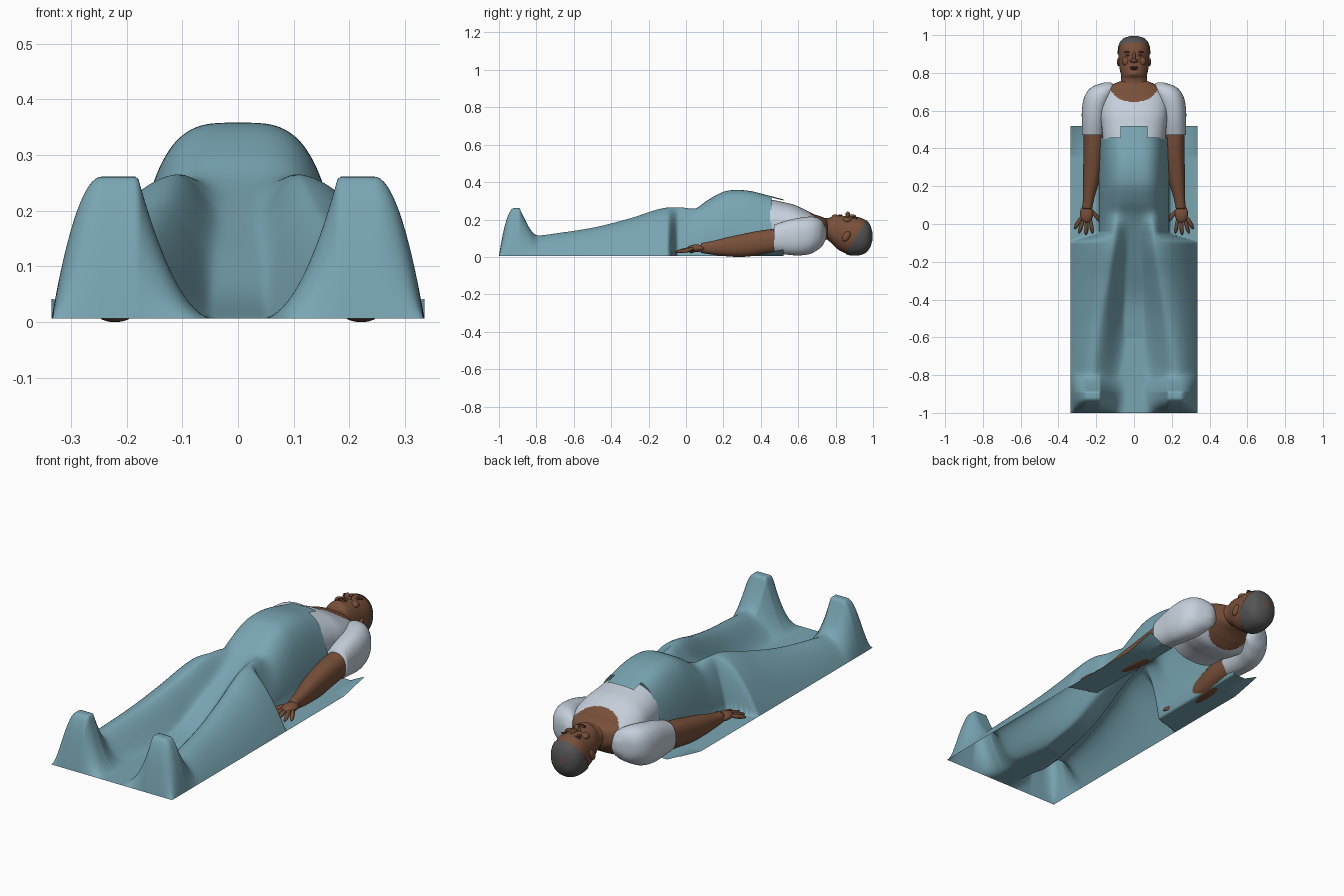
import bpy, bmesh, math
from mathutils import Vector, Matrix

cube = bpy.data.objects.get("Cube")
if cube:
    bpy.data.objects.remove(cube)


def material(name, rgb):
    m = bpy.data.materials.new(name)
    m.use_nodes = True
    m.diffuse_color = (*rgb, 1)
    m.node_tree.nodes["Principled BSDF"].inputs["Base Color"].default_value = (*rgb, 1)
    return m


BLUE = material("blanket blue", (0.19, 0.38, 0.45))
WHITE = material("shirt white", (0.56, 0.63, 0.71))
SKIN = material("brown skin", (0.19, 0.08, 0.042))
DARK = material("dark brown", (0.09, 0.035, 0.022))
GREY = material("hair grey", (0.09, 0.09, 0.09))


def finish(bm, name, *mats):
    mesh = bpy.data.meshes.new(name)
    bm.to_mesh(mesh)
    bm.free()
    for m in mats:
        mesh.materials.append(m)
    for p in mesh.polygons:
        p.use_smooth = True
    ob = bpy.data.objects.new(name, mesh)
    bpy.context.collection.objects.link(ob)
    return ob


def sample(rows, t):
    """Smooth interpolation of rows keyed by their first value."""
    t = min(max(t, rows[0][0]), rows[-1][0])
    i = 0
    while i < len(rows) - 2 and t > rows[i + 1][0]:
        i += 1

    def slope(k, c):
        lo, hi = max(k - 1, 0), min(k + 1, len(rows) - 1)
        return (rows[hi][c] - rows[lo][c]) / (rows[hi][0] - rows[lo][0])

    span = rows[i + 1][0] - rows[i][0]
    u = (t - rows[i][0]) / span
    out = []
    for c in range(1, len(rows[0])):
        out.append((2*u**3 - 3*u*u + 1) * rows[i][c] + (3*u*u - 2*u**3) * rows[i + 1][c]
                   + span * ((u**3 - 2*u*u + u) * slope(i, c) + (u**3 - u*u) * slope(i + 1, c)))
    return out


def loft(rows, side=1, pad=0, steps=44, segs=48, power=0.87, caps=True):
    """Body form along y from rows of (y, centre x, bottom z, top z, half width)."""
    bm = bmesh.new()
    rings = []
    for k in range(steps + 1):
        y = rows[0][0] + (rows[-1][0] - rows[0][0]) * k / steps
        cx, zb, zt, w = sample(rows, y)
        w, h = max(w, 0.004) + pad, max((zt - zb) / 2, 0.004) + pad
        ring = []
        for j in range(segs):
            c, s = math.cos(math.tau * j / segs), math.sin(math.tau * j / segs)
            ring.append(bm.verts.new((side * cx + w * math.copysign(abs(c)**power, c), y,
                                      (zb + zt) / 2 + h * math.copysign(abs(s)**power, s))))
        rings.append(ring)
    for a, b in zip(rings, rings[1:]):
        for j in range(segs):
            n = (j + 1) % segs
            bm.faces.new((a[j], b[j], b[n], a[n]))
    if caps:
        bm.faces.new(rings[0])
        bm.faces.new(rings[-1][::-1])
    bmesh.ops.recalc_face_normals(bm, faces=bm.faces)
    return bm


def blob(name, mat, centre, radii, axis=(0, 1, 0)):
    """Ellipsoid whose long y direction follows axis."""
    bm = bmesh.new()
    turn = Vector((0, 1, 0)).rotation_difference(Vector(axis)).to_matrix().to_4x4()
    bmesh.ops.create_uvsphere(bm, u_segments=20, v_segments=12, radius=1,
                              matrix=Matrix.Translation(centre) @ turn @ Matrix.Diagonal((*radii, 1)))
    return finish(bm, name, mat)


# Draped blanket: heights of belly, legs and feet blended together
BELLY = [(-0.6, 0.0), (-0.4, 0.04), (-0.2, 0.13), (-0.05, 0.2), (0.05, 0.25), (0.12, 0.3),
         (0.2, 0.342), (0.27, 0.352), (0.35, 0.345), (0.45, 0.32), (0.52, 0.302)]
LEG = [(-1, 0.0, 0.22), (-0.9, 0.09, 0.22), (-0.75, 0.112, 0.215), (-0.5, 0.15, 0.18),
       (-0.3, 0.2, 0.145), (-0.15, 0.247, 0.12), (-0.07, 0.255, 0.11), (0.02, 0.23, 0.1), (0.15, 0.1, 0.1)]
EDGE = 0.335


def clamp(t):
    return min(max(t, 0), 1)


def blanket_height(x, y):
    a = abs(x)
    crest = max(sample(BELLY, y)[0], 0)
    belly = crest * (1 - clamp(a / 0.19)**3.5)**0.6
    top, mid = sample(LEG, y)
    if a > mid:
        k = clamp((y + 0.1) / 0.06)
        reach = EDGE + (0.19 - EDGE) * k * k * (3 - 2 * k)
        leg = top * (1 - clamp((a - mid) / (reach - mid))**1.8)
    else:
        t = clamp((mid - a) / 0.16)
        leg = top * (1 - t * t * (3 - 2 * t))
    fx = 1 - clamp((a - 0.245) / 0.09)**2 if a > 0.18 else (1 - clamp((0.18 - a) / 0.14))**2
    fy = (1 - clamp((y + 0.89) / 0.17))**1.5 if y > -0.89 else 1 - clamp((-0.92 - y) / 0.08)**2
    foot = 0.255 * fx * fy
    lift = 0.035 * clamp((y - 0.36) / 0.16) * clamp((a - 0.26) / 0.07)
    return 0.006 + lift + sum(max(h, 0)**6 for h in (belly, leg, foot))**(1 / 6)


bm = bmesh.new()
bmesh.ops.create_grid(bm, x_segments=120, y_segments=220, size=1)
for v in bm.verts:
    v.co.x *= EDGE
    v.co.y = -1 + (v.co.y + 1) * 0.76
    v.co.z = blanket_height(v.co.x, v.co.y)
gap = [f for f in bm.faces
       if f.calc_center_median().y > 0.46 and 0.075 < abs(f.calc_center_median().x) < 0.185]
bmesh.ops.delete(bm, geom=gap, context='FACES')
finish(bm, "blanket", BLUE)

# Torso: white shirt with a scooped neckline
TORSO = [(0.45, 0, 0.03, 0.308, 0.165), (0.52, 0, 0.03, 0.293, 0.172), (0.58, 0, 0.02, 0.278, 0.18),
         (0.64, 0, 0.02, 0.25, 0.18), (0.69, 0, 0.05, 0.226, 0.165), (0.72, 0, 0.075, 0.217, 0.14),
         (0.745, 0, 0.09, 0.205, 0.1), (0.77, 0, 0.1, 0.19, 0.03)]
bm = loft(TORSO, steps=70, segs=96, caps=False)
for f in bm.faces:
    c = f.calc_center_median()
    f.material_index = int((c.x / 0.135)**2 + ((c.y - 0.75) / 0.105)**2 < 1)
finish(bm, "shirt_body", WHITE, SKIN)

# Head and neck, with a hair shell over the crown
HEAD = [(0.69, 0, 0.08, 0.215, 0.1), (0.74, 0, 0.1, 0.207, 0.075), (0.77, 0, 0.08, 0.21, 0.068),
        (0.79, 0, 0.06, 0.223, 0.069), (0.82, 0, 0.035, 0.222, 0.076), (0.87, 0, 0.014, 0.217, 0.081),
        (0.92, 0, 0.012, 0.213, 0.082), (0.96, 0, 0.025, 0.196, 0.072), (0.985, 0, 0.055, 0.167, 0.048),
        (0.996, 0, 0.09, 0.13, 0.012)]
finish(loft(HEAD, steps=60, power=0.93), "head", SKIN)
bm = loft(HEAD, pad=0.004, steps=90, segs=64, power=0.93)
bald = [f for f in bm.faces
        if f.calc_center_median().y < 0.845 + 0.6 * f.calc_center_median().z]
bmesh.ops.delete(bm, geom=bald, context='FACES')
finish(bm, "hair", GREY)

# Face
blob("nose_bridge", SKIN, (0, 0.885, 0.214), (0.009, 0.026, 0.014))
blob("nose_tip", SKIN, (0, 0.865, 0.224), (0.013, 0.013, 0.019))
blob("upper_lip", DARK, (0, 0.829, 0.222), (0.024, 0.005, 0.006))
blob("lower_lip", DARK, (0, 0.82, 0.222), (0.02, 0.005, 0.006))
blob("chin", SKIN, (0, 0.797, 0.212), (0.026, 0.018, 0.016))

# Paired parts
ARM = [(0.08, 0.247, 0.022, 0.074, 0.025), (0.14, 0.24, 0.012, 0.085, 0.031),
       (0.22, 0.228, 0.003, 0.105, 0.042), (0.3, 0.22, 0.0, 0.122, 0.049),
       (0.38, 0.214, 0.008, 0.138, 0.053), (0.5, 0.212, 0.025, 0.155, 0.055)]
SLEEVE = [(0.47, 0.216, 0.02, 0.172, 0.059), (0.54, 0.212, 0.012, 0.195, 0.064),
          (0.6, 0.207, 0.008, 0.208, 0.069), (0.66, 0.192, 0.015, 0.215, 0.075),
          (0.7, 0.175, 0.035, 0.21, 0.073), (0.73, 0.155, 0.06, 0.19, 0.06), (0.75, 0.14, 0.1, 0.15, 0.015)]
FINGERS = {"little": (0.278, 0.04, 0.312, -0.022), "ring": (0.266, 0.03, 0.29, -0.045),
           "middle": (0.249, 0.028, 0.254, -0.054), "index": (0.232, 0.03, 0.22, -0.045),
           "thumb": (0.225, 0.075, 0.178, 0.012)}
for side, s in (("left", 1), ("right", -1)):
    finish(loft(ARM, s), side + "_arm", SKIN)
    finish(loft(SLEEVE, s), side + "_sleeve", WHITE)
    blob(side + "_palm", SKIN, (s * 0.251, 0.055, 0.046), (0.035, 0.05, 0.02))
    for name, (x0, y0, x1, y1) in FINGERS.items():
        start, tip = Vector((s * x0, y0, 0.046)), Vector((s * x1, y1, 0.026))
        way = tip - start
        blob(f"{side}_{name}_finger", SKIN, (start + tip) / 2,
             (0.011, way.length / 2 + 0.006, 0.01), way)
    blob(side + "_nostril", SKIN, (s * 0.013, 0.863, 0.217), (0.009, 0.009, 0.011))
    blob(side + "_eye", DARK, (s * 0.032, 0.894, 0.209), (0.014, 0.006, 0.005))
    blob(side + "_brow", DARK, (s * 0.034, 0.911, 0.207), (0.021, 0.004, 0.006))
    blob(side + "_cheek", SKIN, (s * 0.04, 0.862, 0.196), (0.024, 0.024, 0.016))
    blob(side + "_ear", SKIN, (s * 0.081, 0.857, 0.11), (0.01, 0.03, 0.018), (0, 0.5, 0.8))
